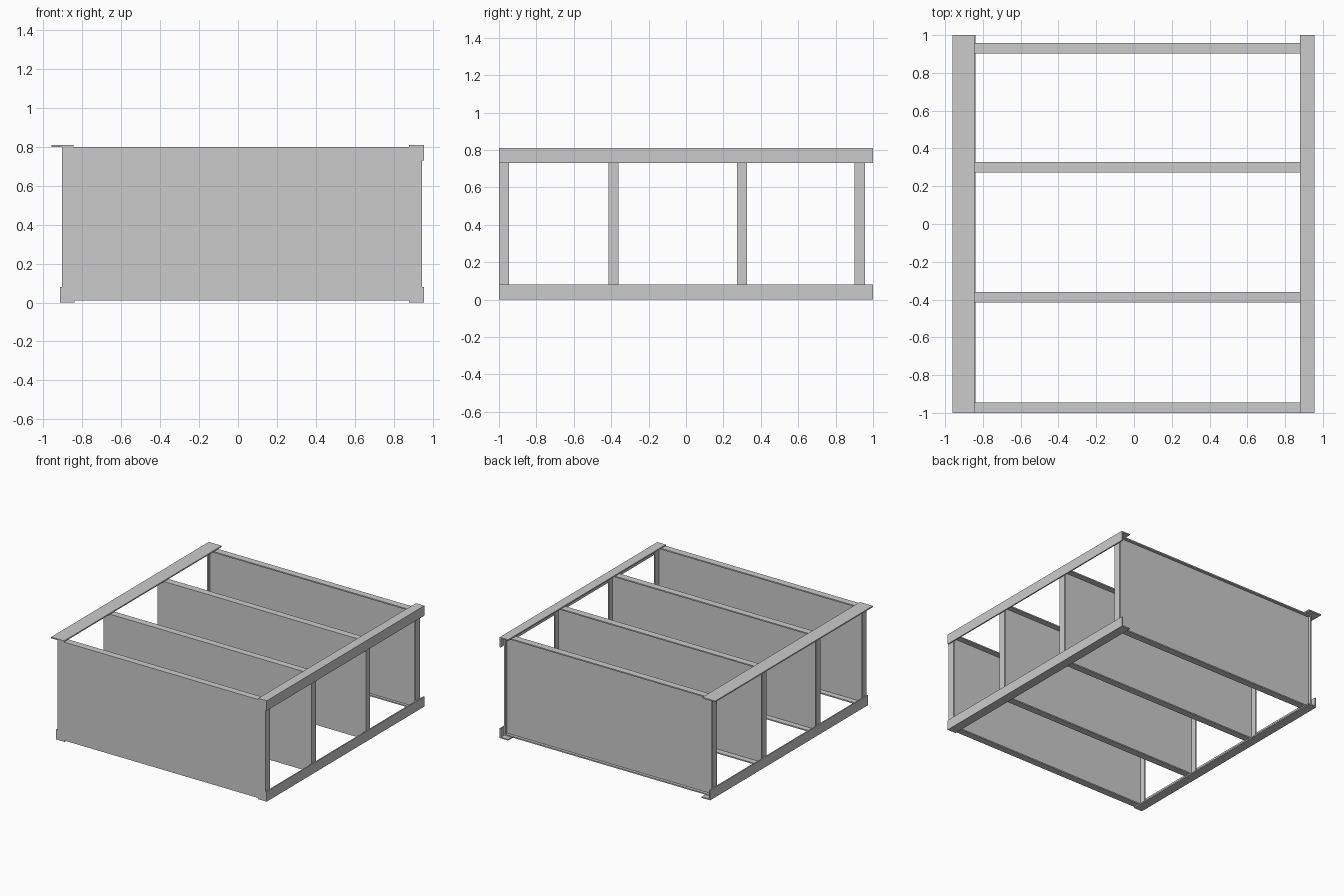
import bpy
import bmesh
from mathutils import Matrix, Vector

if "Cube" in bpy.data.objects:
    bpy.data.objects.remove(bpy.data.objects["Cube"])

T = 0.01  # sheet thickness


def add_boxes(name, boxes):
    """One object made from boxes given as (x0, x1, y0, y1, z0, z1)."""
    bm = bmesh.new()
    for x0, x1, y0, y1, z0, z1 in boxes:
        centre = Vector(((x0 + x1) / 2, (y0 + y1) / 2, (z0 + z1) / 2))
        size = (x1 - x0, y1 - y0, z1 - z0, 1)
        bmesh.ops.create_cube(bm, size=1, matrix=Matrix.Translation(centre) @ Matrix.Diagonal(size))
    mesh = bpy.data.meshes.new(name)
    bm.to_mesh(mesh)
    bm.free()
    obj = bpy.data.objects.new(name, mesh)
    bpy.context.collection.objects.link(obj)
    return obj


def add_rail(name, points):
    """Extrude an x/z profile along the full depth."""
    bm = bmesh.new()
    face = bm.faces.new([bm.verts.new((x, -1, z)) for x, z in points])
    out = bmesh.ops.extrude_face_region(bm, geom=[face])
    bmesh.ops.translate(bm, vec=(0, 2, 0),
                        verts=[v for v in out["geom"] if isinstance(v, bmesh.types.BMVert)])
    bmesh.ops.recalc_face_normals(bm, faces=bm.faces)
    mesh = bpy.data.meshes.new(name)
    bm.to_mesh(mesh)
    bm.free()
    obj = bpy.data.objects.new(name, mesh)
    bpy.context.collection.objects.link(obj)


def angle(outer, inner, z_flat, z_lip):
    """L profile: flat leg at z_flat, upright leg on the outer side."""
    sx = T if inner > outer else -T
    sz = T if z_lip > z_flat else -T
    return [(outer, z_flat), (inner, z_flat), (inner, z_flat + sz),
            (outer + sx, z_flat + sz), (outer + sx, z_lip), (outer, z_lip)]


# Long rails at the four corners
add_rail("bottom_right_rail", angle(0.955, 0.88, 0.0, 0.08))
add_rail("top_right_rail", angle(0.955, 0.88, 0.81, 0.73))
add_rail("bottom_left_rail", angle(-0.915, -0.84, 0.0, 0.08))
add_rail("top_left_flat_rail", [(-0.96, 0.80), (-0.845, 0.80), (-0.845, 0.81), (-0.96, 0.81)])

# Upright tray panels: rim of four flanges around a thin sheet
X0, X1, Z0, Z1, DEPTH = -0.905, 0.945, 0.01, 0.80, 0.055
panels = [("front_panel", -1.0, 0.0), ("front_divider", -0.415, 0.0),
          ("rear_divider", 0.272, 0.0), ("back_panel", 0.902, 0.022)]
for name, y, inset in panels:
    y1 = y + DEPTH
    add_boxes(name, [
        (X0 + T, X1 - T, y + inset, y + inset + T, Z0 + T, Z1 - T),
        (X0, X0 + T, y, y1, Z0, Z1),
        (X1 - T, X1, y, y1, Z0, Z1),
        (X0 + T, X1 - T, y, y1, Z0, Z0 + T),
        (X0 + T, X1 - T, y, y1, Z1 - T, Z1),
    ])
